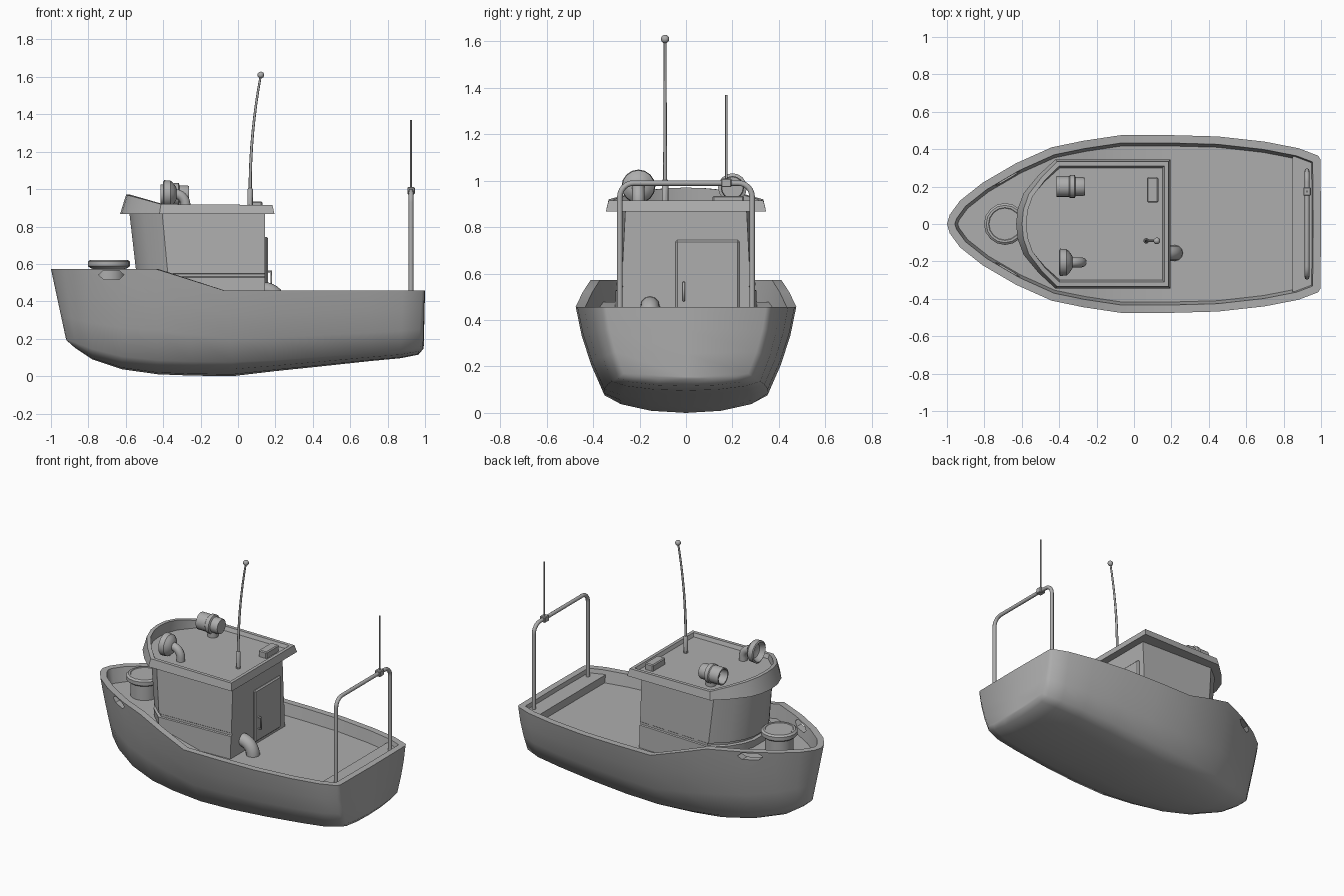
import bpy, bmesh
from math import sin, cos, pi, radians
from mathutils import Vector, Matrix

if "Cube" in bpy.data.objects:
    bpy.data.objects.remove(bpy.data.objects["Cube"])

# Dark grey paint for every part
paint = bpy.data.materials.new("dark_grey")
paint.diffuse_color = (.42, .42, .42, 1)
paint.use_nodes = True
paint.node_tree.nodes["Principled BSDF"].inputs["Base Color"].default_value = paint.diffuse_color


def finish(name, bm, angle=30):
    bmesh.ops.remove_doubles(bm, verts=bm.verts, dist=0.0005)
    bmesh.ops.recalc_face_normals(bm, faces=bm.faces)
    me = bpy.data.meshes.new(name)
    bm.to_mesh(me)
    bm.free()
    me.materials.append(paint)
    ob = bpy.data.objects.new(name, me)
    bpy.context.collection.objects.link(ob)
    if angle:
        bpy.ops.object.select_all(action='DESELECT')
        ob.select_set(True)
        bpy.context.view_layer.objects.active = ob
        bpy.ops.object.shade_smooth_by_angle(angle=radians(angle))
    return ob


def loft(name, rings, caps=True, angle=30):
    bm = bmesh.new()
    vs = [[bm.verts.new(p) for p in r] for r in rings]
    n = len(rings[0])
    for a, b in zip(vs, vs[1:]):
        for i in range(n):
            j = (i + 1) % n
            bm.faces.new((a[i], a[j], b[j], b[i]))
    if caps:
        bm.faces.new(vs[0])
        bm.faces.new(vs[-1])
    return finish(name, bm, angle)


def revolve(name, profile, matrix, n=16):
    """Turn (radius, height) pairs around local z."""
    rings = [[matrix @ Vector((r * cos(2 * pi * i / n), r * sin(2 * pi * i / n), h))
              for i in range(n)] for r, h in profile]
    return loft(name, rings, True, 35)


def box(name, lo, hi, bevel=0.006):
    bm = bmesh.new()
    bmesh.ops.create_cube(bm, size=1)
    for v in bm.verts:
        v.co = [(a + b) / 2 + c * (b - a) for a, b, c in zip(lo, hi, v.co)]
    if bevel:
        bmesh.ops.bevel(bm, geom=bm.edges[:], offset=bevel, segments=1, affect='EDGES')
    return finish(name, bm, 0)


def tube(name, pts, r, taper=1.0, res=3):
    cu = bpy.data.curves.new(name, 'CURVE')
    cu.dimensions = '3D'
    cu.bevel_depth, cu.bevel_resolution, cu.use_fill_caps = r, res, True
    cu.materials.append(paint)
    sp = cu.splines.new('POLY')
    sp.points.add(len(pts) - 1)
    for i, (q, p) in enumerate(zip(sp.points, pts)):
        q.co = (*p, 1)
        q.radius = 1 + (taper - 1) * i / (len(pts) - 1)
    sp.use_smooth = True
    ob = bpy.data.objects.new(name, cu)
    bpy.context.collection.objects.link(ob)
    return ob


def mirrored(half):
    """Close a half outline across the y = 0 plane."""
    return half + [(x, -y, z) for x, y, z in reversed(half)]


# Hull: sheer x, half beam, sheer z | chine x, half beam, z, keel z
stations = [
    (-1.0, 0, .573, -.92, 0, .20, .197), (-.985, .05, .573, -.915, .03, .195, .19),
    (-.93, .125, .573, -.87, .08, .18, .15), (-.81, .22, .573, -.78, .145, .145, .09),
    (-.63, .325, .573, -.62, .225, .105, .037), (-.44, .41, .573, -.43, .29, .085, .01),
    (-.27, .445, .52, -.25, .325, .078, .003), (-.07, .475, .457, -.03, .35, .075, .0),
    (.2, .475, .457, .2, .355, .085, .027), (.45, .468, .457, .45, .352, .103, .053),
    (.7, .44, .457, .7, .338, .122, .08), (.88, .405, .457, .87, .32, .135, .096),
    (.985, .365, .457, .965, .293, .15, .115), (.997, .345, .457, .99, .268, .17, .145),
    (1.0, 0, .457, .993, 0, .155, .152)]


def inner(i, w):
    """Sheer point moved inboard by w."""
    flip = lambda s: Vector((s[0], -s[1]))
    p = Vector(stations[i][:2])
    a = Vector(stations[i - 1][:2]) if i else flip(stations[1])
    b = Vector(stations[i + 1][:2]) if i < len(stations) - 1 else flip(stations[-2])
    t = (b - a).normalized()
    return p + Vector((t.y, -t.x)) * w


rings = []
for i, (xs, b, zs, xc, c, zc, zk) in enumerate(stations):
    rail, deck = inner(i, .042), inner(i, .058)
    zd = zs - .077 - .15 * (zs - .457)
    half = [(xc, 0, zk), (xc, .43 * c, zk + .12 * (zc - zk)), (xc, .8 * c, zk + .5 * (zc - zk)), (xc, c, zc)]
    for t in (.33, .67):
        half.append((xc + (xs - xc) * t, c + (b - c) * t + .03 * b, zc + (zs - zc) * t))
    half += [(xs, b, zs), (rail.x, rail.y, zs), (deck.x, deck.y, zd), (deck.x, 0, zd)]
    rings.append(mirrored(half))
hull = loft("hull", rings, caps=False, angle=55)

# Line openings cut through the bow bulwarks
hexagon = [(-.745, .542), (-.72, .564), (-.635, .564), (-.61, .542), (-.635, .518), (-.72, .518)]
cutter = loft("line_opening_cutter", [[(x, y, z) for x, z in hexagon] for y in (-.6, .6)], angle=0)
cutter.hide_render = True
cutter.hide_viewport = True
cut = hull.modifiers.new("line_openings", 'BOOLEAN')
cut.operation, cut.object, cut.solver = 'DIFFERENCE', cutter, 'EXACT'

# Stern bench built against the transom
loft("stern_bench", [[(.848, -.365, z), (.848, .365, z), (.955, .325, z), (.955, -.325, z)]
                     for z in (.35, .43)], angle=0)

# Wheelhouse, widest at its front corners, with a wider lower band
plan = [(.145, .277), (-.365, .298), (-.455, .215), (-.505, .135), (-.53, .06)]


def wall(z, grow=1.0):
    t = (z - .5) / .37
    return mirrored([(.145 + (x - .145) * grow - ((.04 if y > .25 else .05) * t if x < 0 else 0),
                      y * grow - .016 * t, z) for x, y in plan])


loft("wheelhouse", [wall(.36, 1.02), wall(.528, 1.02), wall(.532, .99), wall(.546, .99),
                    wall(.55, 1.01), wall(.89, 1.0)])

# Roof with raised rim and a visor rising at the front
roof = [(.195, .345), (-.42, .345), (-.51, .262), (-.59, .165), (-.622, .08), (-.63, 0)]


def rim(inset, z=None):
    r = []
    for x, y in roof:
        k = 1 - inset / .345
        x2 = -.2 + (x + .2) * (1 - inset / .42)
        rise = max(0, -.40 - x) * .24
        r.append((x2 if z else x2 + .35 * rise, y * k, z if z else .915 + rise))
    return mirrored(r)


loft("roof", [rim(.05, .868), rim(0, .868), rim(.012), rim(.035), rim(.045, .893)])

# Door and handle on the aft wall
box("door", (.14, -.045, .40), (.16, .23, .745), .008)
tube("door_handle", [(.158, -.01, .485), (.178, -.01, .485), (.178, -.01, .56), (.158, -.01, .56)], .006)

# Exhaust elbow from the aft wall into the deck
arc = [(.14 + .08 * sin(a), -.155, .375 + .085 * cos(a)) for a in [k * pi / 16 for k in range(9)]]
tube("exhaust_elbow", arc + [(.22, -.155, .35)], .042, res=4)

# Bow capstan
revolve("bow_capstan", [(.088, .46), (.088, .574), (.1, .578), (.112, .588), (.112, .612), (.1, .622), (.088, .622),
                        (.085, .619)], Matrix.Translation((-.69, 0, 0)), 16)


# Roof cowl vent and searchlight, both facing the bow
def facing_bow(x, y, z):
    return Matrix.Translation((x, y, z)) @ Matrix.Rotation(-pi / 2, 4, 'Y')


revolve("cowl_mouth", [(.034, 0), (.056, .015), (.07, .03), (.073, .065), (.064, .07), (.045, .04), (.02, .03)],
        facing_bow(-.33, -.205, .975))
bend = [(-.34 + .06 * sin(a), -.205, .915 + .06 * cos(a)) for a in [k * pi / 16 for k in range(9)]]
tube("cowl_pipe", bend + [(-.28, -.205, .88)], .027)
revolve("searchlight", [(.046, 0), (.05, .01), (.05, .05), (.062, .055), (.062, .08), (.056, .085), (.056, .153),
                        (.048, .153), (.045, .1)], facing_bow(-.262, .2, .97))
revolve("searchlight_foot", [(.034, .88), (.034, .96)], Matrix.Translation((-.325, .2, 0)), 12)

# Roof hatch box and whip antenna
box("roof_box", (.07, .115, .885), (.13, .25, .935))
revolve("antenna_base", [(.015, .885), (.015, .998), (.01, 1.005)], Matrix.Translation((.065, -.09, 0)), 10)
tube("whip_antenna", [(.065 + .057 * (k / 8) ** 2, -.09, 1.0 + .61 * k / 8) for k in range(9)], .0085, .7, 2)
bm = bmesh.new()
bmesh.ops.create_uvsphere(bm, u_segments=12, v_segments=8, radius=.018,
                          matrix=Matrix.Translation((.122, -.09, 1.61)))
finish("antenna_ball", bm)

# Stern gantry with a thin aerial
corner = [(.925, .225 + .06 * cos(a), .93 + .06 * sin(a)) for a in [k * pi / 12 for k in range(7)]]
side = [(.925, .285, .40)] + corner
tube("stern_gantry", side + [(x, -y, z) for x, y, z in reversed(side)], .0125)
box("aerial_mount", (.905, .152, .972), (.945, .196, 1.01), .004)
tube("stern_aerial", [(.925, .174, 1.0), (.925, .174, 1.37)], .005, res=2)
